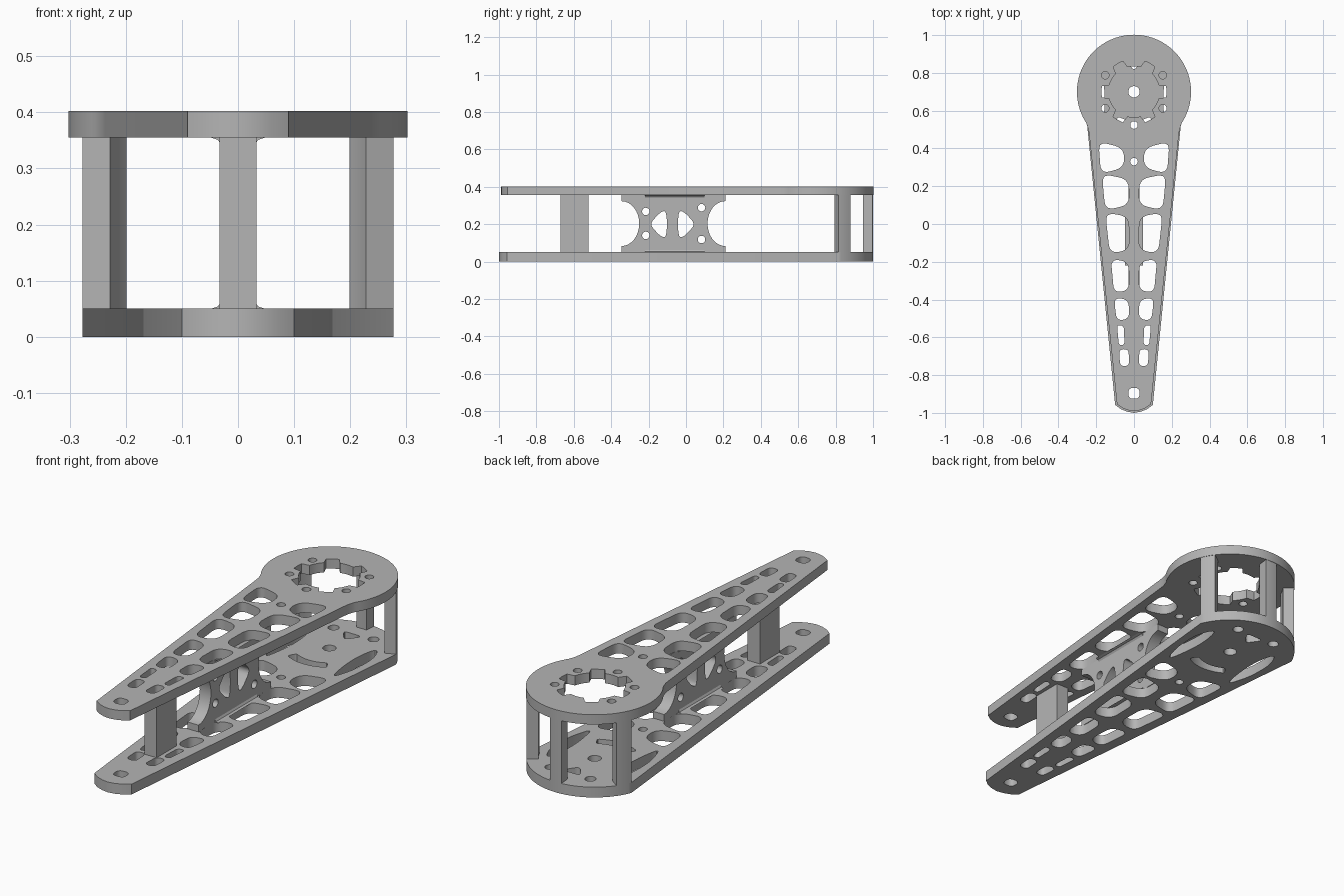
import bpy, bmesh
from math import sin, cos, radians
from mathutils import Matrix, Vector

if "Cube" in bpy.data.objects:
    bpy.data.objects.remove(bpy.data.objects["Cube"], do_unlink=True)

grey = bpy.data.materials.new("plain_grey")
grey.use_nodes = True
grey.diffuse_color = (0.46, 0.46, 0.46, 1)
grey.node_tree.nodes["Principled BSDF"].inputs["Base Color"].default_value = (0.46, 0.46, 0.46, 1)

HUB = (0, 0.7)
SIDEWAYS = Matrix(((0, 0, 1, 0), (1, 0, 0, 0), (0, 1, 0, 0), (0, 0, 0, 1)))  # profile (y, z), thick in x


def arc(c, rx, a0, a1, n=16, ry=None):
    ry = ry or rx
    angles = [radians(a0 + (a1 - a0) * i / n) for i in range(n + 1)]
    return [(c[0] + rx * cos(a), c[1] + ry * sin(a)) for a in angles]


def circle(x, y, r):
    return arc((x, y), r, 0, 360, 24)[:-1]


def rounded(points, r, steps=5):
    """Round every corner of a polygon with a quadratic curve."""
    out = []
    pts = [Vector(p) for p in points]
    for i, p in enumerate(pts):
        a, b = pts[i - 1] - p, pts[(i + 1) % len(pts)] - p
        s = p + a.normalized() * min(r, a.length * 0.48)
        e = p + b.normalized() * min(r, b.length * 0.48)
        for k in range(steps + 1):
            t = k / steps
            out.append(tuple(s * (1 - t) ** 2 + p * 2 * t * (1 - t) + e * t * t))
    return out


def mirror(loop):
    return [(-x, y) for x, y in reversed(loop)]


def both(half):
    """Close a right-hand half outline that starts and ends on the centre line."""
    return half + mirror(half)[1:-1]


def slab(name, loops, low, high, matrix=Matrix()):
    """Extrude an outline with holes between two levels."""
    cu = bpy.data.curves.new(name + "_outline", "CURVE")
    cu.dimensions, cu.fill_mode = "2D", "BOTH"
    cu.extrude = (high - low) / 2
    for loop in loops:
        sp = cu.splines.new("POLY")
        sp.points.add(len(loop) - 1)
        for p, (x, y) in zip(sp.points, loop):
            p.co = (x, y, 0, 1)
        sp.use_cyclic_u = True
    tmp = bpy.data.objects.new(name + "_outline", cu)
    bpy.context.collection.objects.link(tmp)
    dg = bpy.context.evaluated_depsgraph_get()
    me = bpy.data.meshes.new_from_object(tmp.evaluated_get(dg))
    bpy.data.objects.remove(tmp)
    bpy.data.curves.remove(cu)
    me.transform(matrix @ Matrix.Translation((0, 0, (low + high) / 2)))
    bm = bmesh.new()
    bm.from_mesh(me)
    bmesh.ops.remove_doubles(bm, verts=bm.verts, dist=1e-5)
    bmesh.ops.recalc_face_normals(bm, faces=bm.faces)
    bm.to_mesh(me)
    bm.free()
    me.name = name
    me.materials.clear()
    me.materials.append(grey)
    ob = bpy.data.objects.new(name, me)
    bpy.context.collection.objects.link(ob)
    bpy.ops.object.select_all(action="DESELECT")
    ob.select_set(True)
    bpy.context.view_layer.objects.active = ob
    bpy.ops.object.shade_smooth_by_angle(angle=radians(30))
    return ob


# Lightening windows shared by both plates: inner x, outer x top, outer x bottom, y range
windows = []
for xi, xt, xb, top, bottom, slant in [
        (0.05, 0.188, 0.175, 0.437, 0.265, 0.035),
        (0.025, 0.17, 0.152, 0.265, 0.073, 0.028),
        (0.025, 0.152, 0.128, 0.06, -0.157, 0.02),
        (0.025, 0.122, 0.106, -0.185, -0.365, 0.015),
        (0.025, 0.106, 0.092, -0.39, -0.512, 0.01),
        (0.05, 0.09, 0.08, -0.535, -0.643, 0.004),
        (0.025, 0.078, 0.074, -0.663, -0.752, 0.0)]:
    quad = [(xi + 0.004, top - slant), (xt, top), (xb, bottom), (xi, bottom + slant)]
    w = rounded(quad, min(0.05, (xt - xi) * 0.45))
    windows += [w, mirror(w)]
shared = windows + [circle(0, 0.33, 0.02),
                    rounded([(-.03, -.868), (.03, -.868), (.03, -.925), (-.03, -.925)], 0.025)]

# Top plate with six-lobed opening and bolt holes
top_outline = both([(0, -0.99), (0.03, -0.986), (0.06, -0.975), (0.09, -0.955), (0.237, 0.47),
                    (0.241, 0.5), (0.248, 0.522)] + arc(HUB, 0.302, -33, 90, 40))
opening = []
for k in range(6):
    opening += arc(HUB, 0.172, 60 * k - 10, 60 * k + 10, 4)
    opening += arc(HUB, 0.135, 60 * k + 15, 60 * k + 45, 6)
bolts = [circle(HUB[0] + 0.176 * cos(radians(a)), HUB[1] + 0.176 * sin(radians(a)), 0.02)
         for a in (30, 150, 210, 270, 330)]
slab("top_plate", [top_outline, opening] + bolts + shared, 0.355, 0.402)

# Bottom plate with curved slots around the hub
bottom_outline = both([(0, -1), (0.035, -0.994), (0.07, -0.98), (0.1, -0.957)]
                      + arc(HUB, 0.3, 22.5, 90, 24))
slot = rounded([(0.18, 0.45), (0.22, 0.58), (0.222, 0.73), (0.18, 0.82), (0.155, 0.72),
                (0.155, 0.6)], 0.06)
cross_slot = rounded(arc(HUB, 0.2, 238, 302, 8) + arc(HUB, 0.155, 302, 238, 8), 0.012, 3)
rear_triangle = rounded([(-0.05, 0.88), (0.05, 0.88), (0, 0.81)], 0.025)
slab("bottom_plate", [bottom_outline, slot, mirror(slot), cross_slot, rear_triangle,
                      circle(*HUB, 0.03), circle(0.107, 0.885, 0.025),
                      circle(-0.107, 0.885, 0.025)] + shared, 0, 0.05)

# Rear posts following the rim
for name, mid, half in [("left_rear_post", 29.5, 7), ("rear_post", 90, 6), ("right_rear_post", 150.5, 7)]:
    ring = arc(HUB, 0.3, mid - half, mid + half, 6) + arc(HUB, 0.247, mid + half, mid - half, 6)
    slab(name, [ring], 0.05, 0.355)

# Front post
slab("front_post", [[(-.033, -.67), (.033, -.67), (.033, -.52), (-.033, -.52)]], 0.05, 0.355)

# Middle web with scooped ends, bolt holes and leaf-shaped openings
web = ([(-0.345, 0.05), (0.21, 0.05)] + arc((0.21, 0.203), 0.095, 270, 90, 16, 0.12)
       + [(0.21, 0.355), (-0.345, 0.355)] + arc((-0.345, 0.203), 0.095, 90, -90, 16, 0.12))
leaf = rounded([(-0.195, 0.2), (-0.14, 0.262), (-0.108, 0.275), (-0.1, 0.2), (-0.108, 0.125),
                (-0.14, 0.138)], 0.03)
leaf_2 = [(-0.145 - y, z) for y, z in reversed(leaf)]
web_bolts = [circle(y, z, 0.02) for y, z in [(-.215, .14), (-.215, .268), (.083, .288), (.083, .118)]]
slab("middle_web", [web, leaf, leaf_2] + web_bolts, -0.03, 0.03, SIDEWAYS)

# Small fillets where the web meets the plates
upright = Matrix.Rotation(radians(90), 4, "X")
for name, z, d in [("lower_fillet", 0.05, 0.013), ("upper_fillet", 0.355, -0.013)]:
    prof = [(-.048, z), (.048, z), (.036, z + d * 0.3), (.03, z + d), (-.03, z + d), (-.036, z + d * 0.3)]
    slab(name, [prof], -0.1, 0.22, upright)
